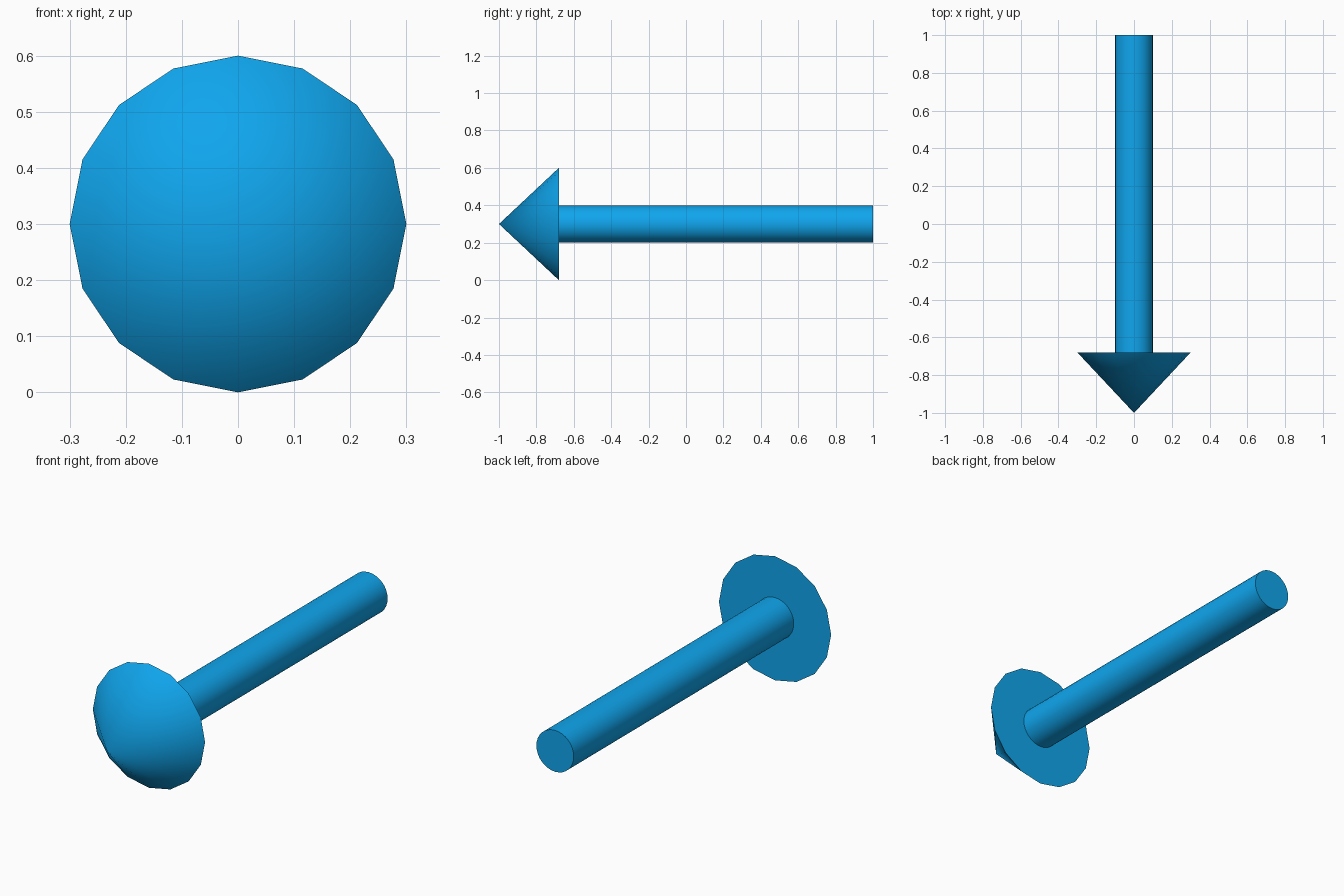
import bpy
from math import radians

if "Cube" in bpy.data.objects:
    bpy.data.objects.remove(bpy.data.objects["Cube"])

AXIS_Z = 0.3      # height of the arrow's centre line
NECK_Y = -0.68    # where head meets shaft

blue = bpy.data.materials.new("blue")
blue.diffuse_color = (0.005, 0.38, 0.85, 1)
blue.use_nodes = True
blue.node_tree.nodes["Principled BSDF"].inputs["Base Color"].default_value = blue.diffuse_color


def finish(name):
    ob = bpy.context.object
    ob.name = name
    ob.data.materials.append(blue)
    bpy.ops.object.transform_apply(location=False, rotation=True, scale=True)
    bpy.ops.object.shade_smooth_by_angle(angle=radians(30))


# Pointed 16-sided head, tip towards the front
bpy.ops.mesh.primitive_cone_add(
    vertices=16, radius1=0.3, radius2=0, depth=NECK_Y + 1,
    location=(0, (NECK_Y - 1) / 2, AXIS_Z), rotation=(radians(90), 0, 0))
finish("arrow_head")

# Round shaft running to the back
bpy.ops.mesh.primitive_cylinder_add(
    vertices=32, radius=0.1, depth=1 - NECK_Y,
    location=(0, (1 + NECK_Y) / 2, AXIS_Z), rotation=(radians(90), 0, 0))
finish("arrow_shaft")
